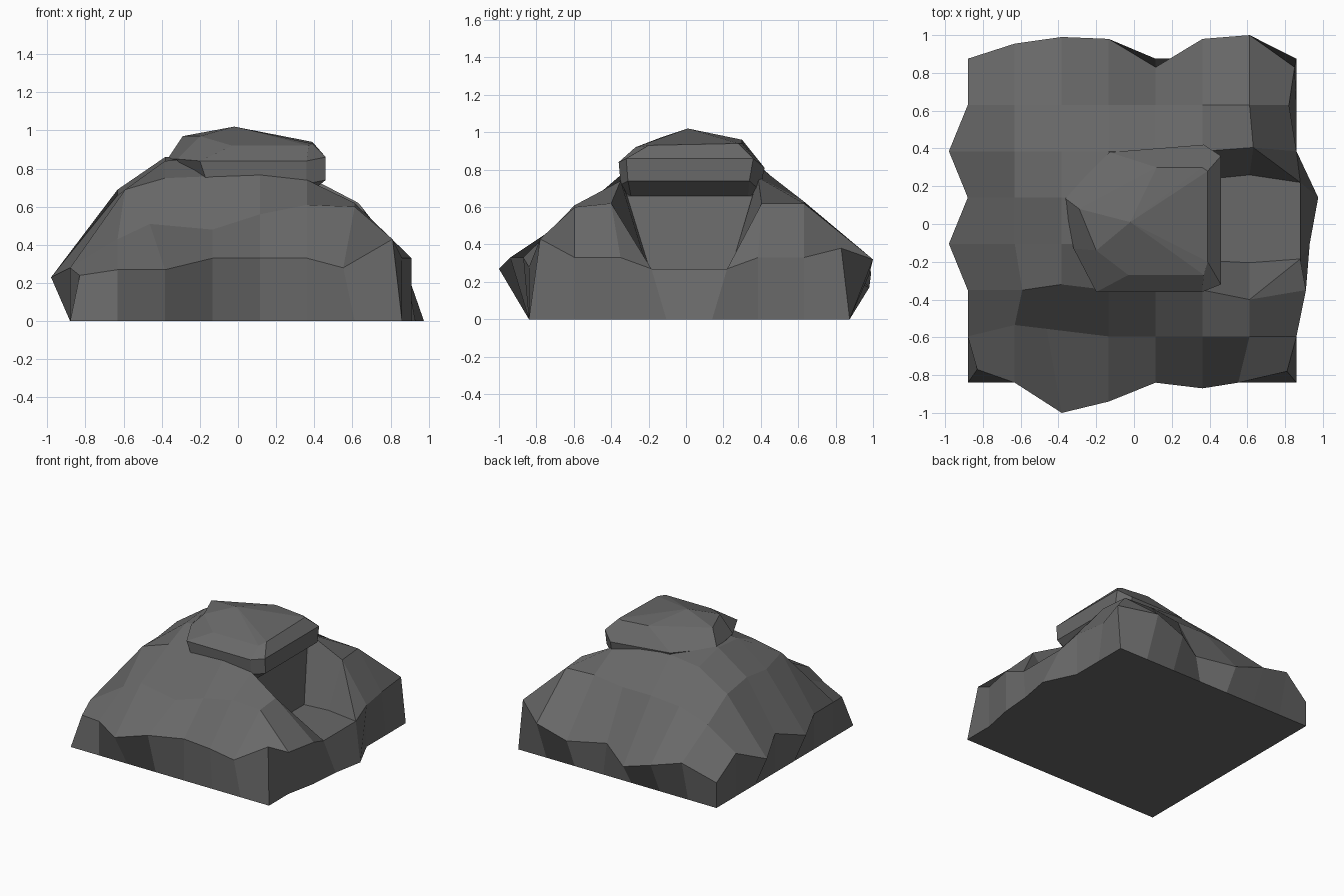
import bpy, bmesh

cube = bpy.data.objects.get("Cube")
if cube:
    bpy.data.objects.remove(cube, do_unlink=True)

stone = bpy.data.materials.new("dark_grey_stone")
stone.use_nodes = True
grey = (0.14, 0.14, 0.14, 1)
stone.diffuse_color = grey
stone.node_tree.nodes["Principled BSDF"].inputs["Base Color"].default_value = grey


def finish(bm, name):
    bmesh.ops.recalc_face_normals(bm, faces=bm.faces)
    mesh = bpy.data.meshes.new(name)
    bm.to_mesh(mesh)
    bm.free()
    mesh.materials.append(stone)
    obj = bpy.data.objects.new(name, mesh)
    bpy.context.collection.objects.link(obj)
    return obj


def bridge(bm, lower, upper):
    n = len(lower)
    for i in range(n):
        j = (i + 1) % n
        bm.faces.new((lower[i], lower[j], upper[j], upper[i]))


# Hill: a coarse height grid, rows run front to back
N = 8
M = N - 1
STEP_X, STEP_Y = .2486, .245
heights = [
    [.24, .27, .27, .33, .33, .33, .28, .43],
    [.28, .43, .51, .48, .56, .61, .60, .33],
    [.28, .69, .75, .76, .77, .74, .62, .33],
    [.23, .66, .84, .86, .66, .27, .27, .27],
    [.31, .69, .86, .86, .66, .27, .27, .27],
    [.23, .65, .80, .83, .82, .76, .62, .33],
    [.34, .50, .58, .60, .60, .63, .62, .33],
    [.20, .32, .25, .17, .23, .24, .32, .38],
]
# Bulges of the rim beyond the square footprint
front = [.07, 0, -.16, -.10, 0, -.03, 0, .06]
back = [0, .08, .115, .105, -.045, .105, .125, -.045]
left = [.05, 0, 0, -.10, 0, -.10, 0, 0]
right = [-.05, 0, .05, .02, .02, 0, -.04, -.01]
foot_right = [0, 0, .05, .07, .115, 0, 0, 0]
# Irregular shifts of single points in plan
nudge = {(1, 1): (0, .06), (2, 1): (-.08, .04), (1, 2): (.04, 0),
         (2, 2): (0, .03), (6, 2): (0, -.05), (6, 5): (.02, .02), (6, 0): (-.06, 0)}
# Cave: top of the back wall, its foot, and the level floor out to the sill
nudge.update({(4, 3): (.24, -.21), (4, 4): (.24, .22),
              (5, 3): (.05, -.09), (5, 4): (.05, .10),
              (6, 3): (0, -.10), (6, 4): (0, .12)})
sill = {3: -.08, 4: .08}

bm = bmesh.new()
grid, foot = [], {}
for r in range(N):
    row = []
    for c in range(N):
        x, y = -.88 + STEP_X * c, -.84 + STEP_Y * r
        dx, dy = nudge.get((c, r), (0, 0))
        if c == 0:
            dx = left[r]
        if c == M:
            dx, dy = right[r], sill.get(r, 0)
        if r == 0:
            dy = front[c]
        if r == M:
            dy = back[c]
        row.append(bm.verts.new((x + dx, y + dy, heights[r][c])))
        if r in (0, M) or c in (0, M):
            fx = x + (foot_right[r] if c == M else 0)
            foot[r, c] = bm.verts.new((fx, y, 0))
    grid.append(row)
for r in range(M):
    for c in range(M):
        p, q, s, t = grid[r][c], grid[r][c + 1], grid[r + 1][c + 1], grid[r + 1][c]
        # The cave's side walls fold along the line down to the sill
        if (r, c) == (2, 6):
            bm.faces.new((p, q, s))
            bm.faces.new((p, s, t))
        elif (r, c) == (4, 6):
            bm.faces.new((p, q, t))
            bm.faces.new((q, s, t))
        else:
            bm.faces.new((p, q, s, t))

# Skirt and flat underside
loop = ([(0, c) for c in range(M)] + [(r, M) for r in range(M)]
        + [(M, c) for c in range(M, 0, -1)] + [(r, 0) for r in range(M, 0, -1)])
bridge(bm, [foot[k] for k in loop], [grid[r][c] for r, c in loop])
bm.faces.new([foot[k] for k in reversed(loop)])
finish(bm, "rock_hill")

# Summit cap: stacked rings, overhanging the cave and merging with the hill elsewhere
brow = [(-.2, -.36, .84), (.36, -.36, .84), (.46, -.32, .86), (.46, .36, .86),
        (.37, .42, .81), (-.13, .38, .84), (-.37, .14, .85), (-.32, -.13, .85)]
crown = [(-.03, -.27, .92), (.37, -.27, .92), (.39, -.2, .93), (.39, .28, .94),
         (.36, .3, .94), (.12, .3, .96), (-.29, .08, .97), (-.2, -.14, .97)]
lip = [(x * (.8 if x < 0 else 1), y * (.97 if y < 0 else .94), z - .12)
       for x, y, z in brow]
root = [(x * .78, y * .92, .66) for x, y, z in brow]
bm = bmesh.new()
rings = [[bm.verts.new(p) for p in ring] for ring in (root, lip, brow, crown)]
for a, b in zip(rings, rings[1:]):
    bridge(bm, a, b)
bm.faces.new(list(reversed(rings[0])))
peak = bm.verts.new((-.02, .01, 1.02))
for i in range(len(crown)):
    bm.faces.new((rings[-1][i], rings[-1][(i + 1) % len(crown)], peak))
finish(bm, "summit_cap")
